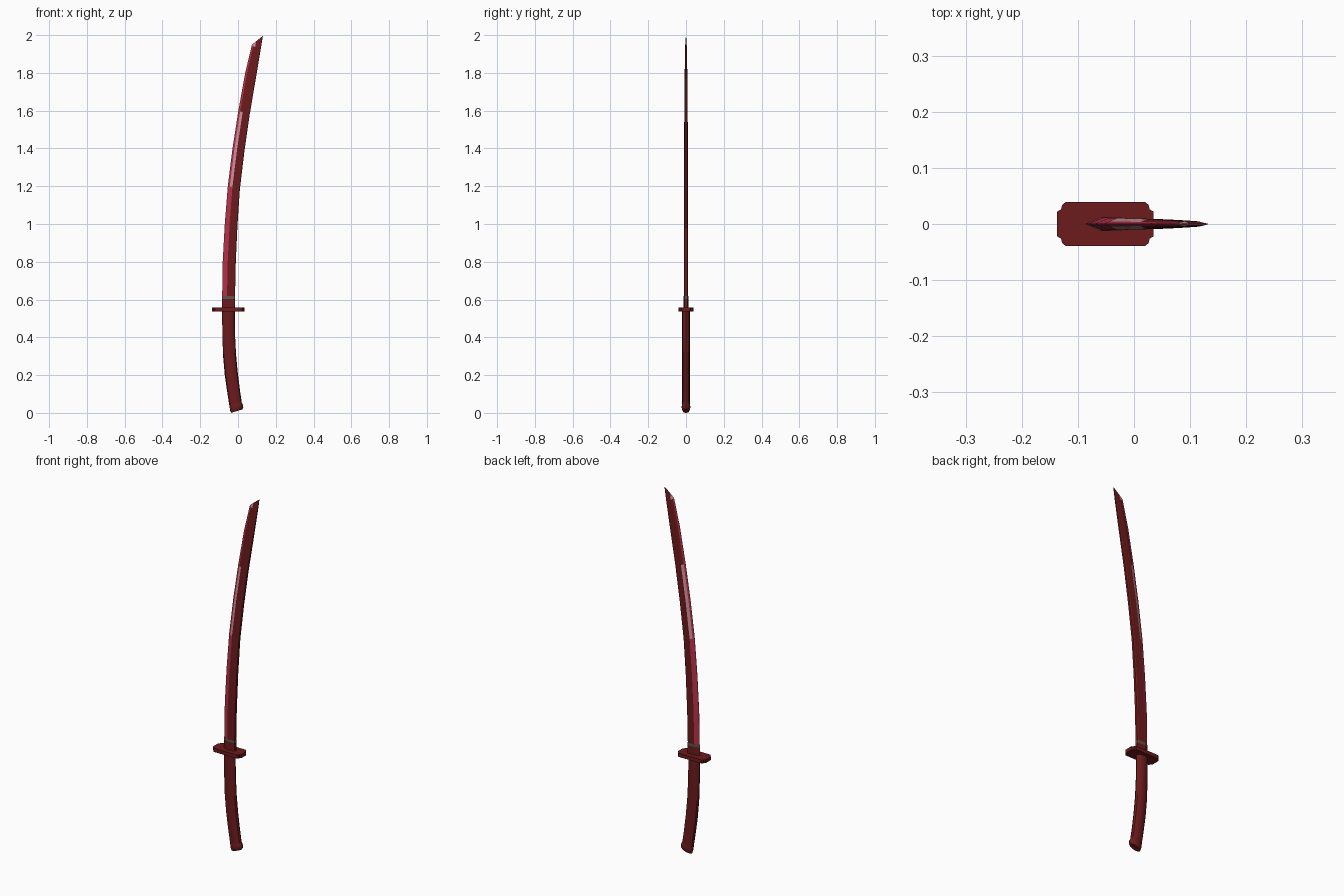
import bpy, bmesh, math

if "Cube" in bpy.data.objects:
    bpy.data.objects.remove(bpy.data.objects["Cube"])

def mat(name, col):
    m = bpy.data.materials.new(name)
    m.diffuse_color = (*col, 1)
    m.use_nodes = True
    m.node_tree.nodes["Principled BSDF"].inputs["Base Color"].default_value = m.diffuse_color
    return m

DARK = mat("dark red", (0.15, 0.0105, 0.0115))
CRIMSON = mat("crimson", (0.45, 0.03, 0.065))
PINK = mat("pale pink", (0.62, 0.27, 0.32))
GREY = mat("warm grey", (0.12, 0.085, 0.065))

def loft(name, rings, mats, rule=None):
    """Skin closed rings; rule(ring, side) gives the material index."""
    bm = bmesh.new()
    vs = [[bm.verts.new(p) for p in r] for r in rings]
    n = len(rings[0])
    for i in range(len(vs) - 1):
        for j in range(n):
            k = (j + 1) % n
            f = bm.faces.new((vs[i][j], vs[i][k], vs[i + 1][k], vs[i + 1][j]))
            f.material_index = rule(i, j) if rule else 0
    bm.faces.new(vs[0][::-1])
    bm.faces.new(vs[-1])
    bmesh.ops.recalc_face_normals(bm, faces=bm.faces)
    me = bpy.data.meshes.new(name)
    bm.to_mesh(me)
    bm.free()
    ob = bpy.data.objects.new(name, me)
    bpy.context.collection.objects.link(ob)
    for m in mats:
        me.materials.append(m)
    return ob

# Blade: (edge x, edge z, back x, back z, half thickness)
def section(xl, zl, xr, zr, t):
    half = [(0, .0006), (.16, t * .42), (.38, t), (.92, t * .92), (1, t * .6)]
    prof = [(u, -y) for u, y in half] + half[::-1]
    return [(xl + (xr - xl) * u, y, zl + (zr - zl) * u) for u, y in prof]

blade = [(-.084, .61, -.016, .605, .0115), (-.081, .80, -.012, .79, .0115),
         (-.070, 1.0, -.003, .99, .011), (-.054, 1.2, .010, 1.185, .0105),
         (-.029, 1.4, .034, 1.385, .010), (.002, 1.6, .062, 1.58, .009),
         (.038, 1.8, .096, 1.78, .007), (.073, 1.945, .120, 1.925, .005),
         (.0745, 1.95, .132, 1.996, .001)]
# Crimson bevel narrowing upward, pale temper band mid blade, pale tip, dark back
def blade_colour(i, j):
    edge, bevel = j in (0, 8, 9), j in (1, 7)
    if i == 7:
        return 2 if edge or bevel else 0
    if 3 <= i <= 4 and bevel:
        return 2
    if i >= 5:
        return 1 if edge else 0
    return 1 if edge or bevel else 0
tip = loft("blade", [section(*s) for s in blade], [DARK, CRIMSON, PINK], blade_colour)
tip.data.polygons[-1].material_index = 2

# Collar with a grey lip
def collar(name, z0, z1, m):
    loft(name, [section(-.086, z, -.015, z, .0125) for z in (z0, z1)], [m])
collar("blade_collar", .55, .603, DARK)
collar("collar_lip", .603, .618, GREY)

# Guard: plate with stepped corners
quarter = [(.086, .022), (.079, .026), (.077, .034), (.071, .039)]
outline = quarter + [(-x, y) for x, y in quarter[::-1]]
outline += [(-x, -y) for x, y in outline]
loft("guard", [[(x - .051, y, z) for x, y in outline] for z in (.538, .558)], [DARK])

# Handle: curved oval grip with a flared pommel
def oval(xl, zl, xr, zr, b, n=12):
    r = []
    for k in range(n):
        a = 2 * math.pi * k / n
        u = .5 + .5 * math.cos(a)
        r.append((xl + (xr - xl) * u, b * math.sin(a), zl + (zr - zl) * u))
    return r

grip = [(-.084, .54, -.017, .54, .020), (-.083, .42, -.016, .42, .020),
        (-.079, .30, -.010, .305, .020), (-.070, .20, -.001, .21, .020),
        (-.057, .11, .010, .122, .020), (-.046, .04, .020, .055, .020)]
cap = [(-.046, .04, .020, .055, .020), (-.044, .027, .027, .042, .023),
       (-.041, .010, .028, .026, .022), (-.037, 0.0, .022, .018, .017)]
for name, secs in (("grip", grip), ("pommel", cap)):
    ob = loft(name, [oval(*s) for s in secs], [DARK])
    bpy.context.view_layer.objects.active = ob
    ob.select_set(True)
    bpy.ops.object.shade_smooth_by_angle(angle=math.radians(35))
    ob.select_set(False)
